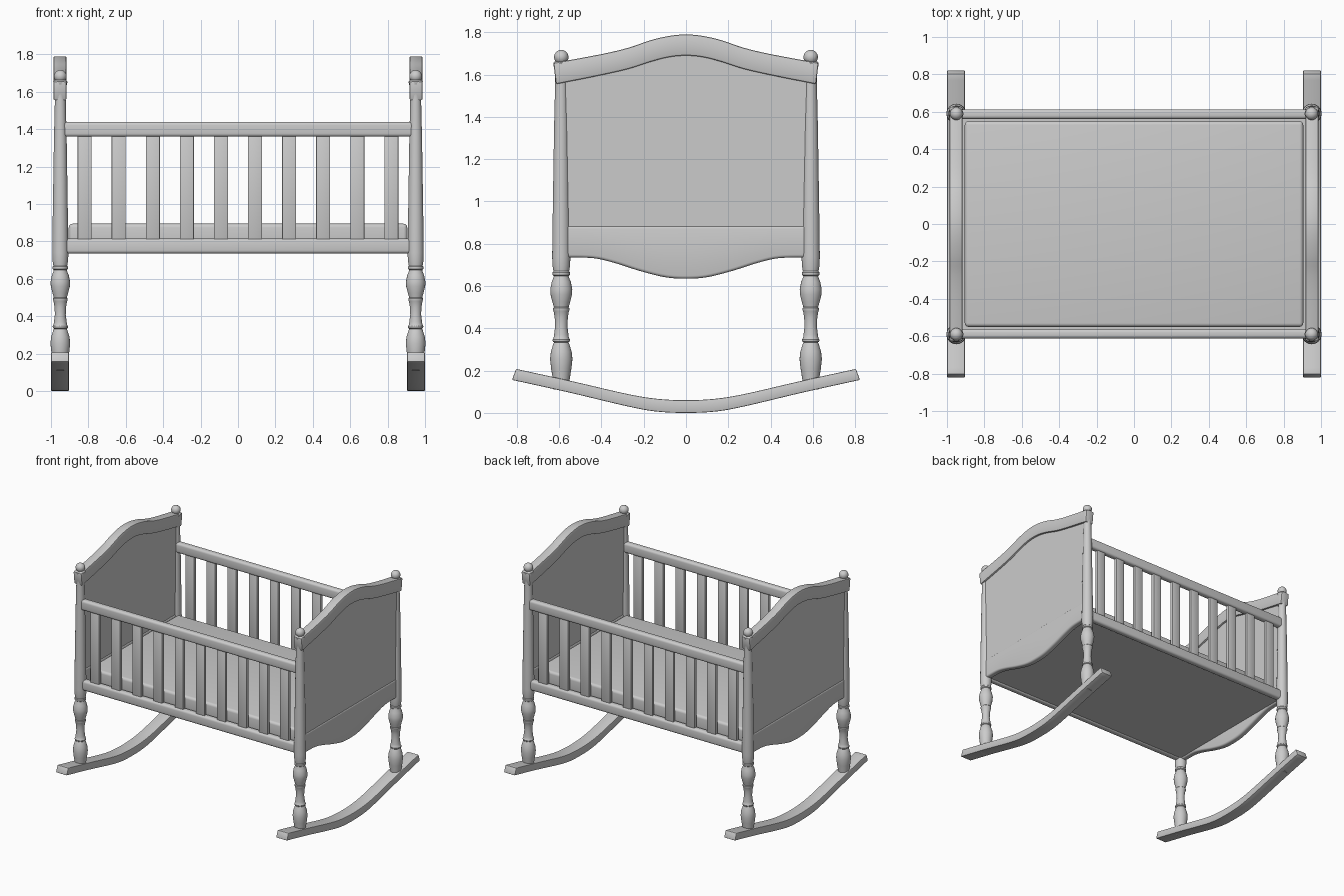
import bpy, bmesh, math

if "Cube" in bpy.data.objects:
    bpy.data.objects.remove(bpy.data.objects["Cube"])


def finish(name, bm, bevel=0.0, segs=2):
    """Bevel sharp edges, then make a smooth-by-angle object."""
    bmesh.ops.recalc_face_normals(bm, faces=bm.faces[:])
    if bevel:
        edges = [e for e in bm.edges if e.calc_face_angle(0) > math.radians(40)]
        bmesh.ops.bevel(bm, geom=edges, offset=bevel, offset_type='OFFSET',
                        segments=segs, profile=0.5, affect='EDGES')
    me = bpy.data.meshes.new(name)
    bm.to_mesh(me)
    bm.free()
    me.shade_smooth()
    me.set_sharp_from_angle(angle=math.radians(35))
    ob = bpy.data.objects.new(name, me)
    bpy.context.collection.objects.link(ob)
    return ob


def box(name, centre, size, bevel=0.0, segs=2):
    bm = bmesh.new()
    bmesh.ops.create_cube(bm, size=1)
    for v in bm.verts:
        v.co = [c + s * k for c, s, k in zip(centre, size, v.co)]
    return finish(name, bm, bevel, segs)


def curve(half, n=5):
    """Smooth (y, z) curve through a half profile mirrored about y = 0."""
    pts = [(-y, z) for y, z in reversed(half[1:])] + half
    p = [pts[0]] + pts + [pts[-1]]
    out = []
    for i in range(1, len(p) - 2):
        for k in range(n):
            t = k / n
            out.append(tuple(0.5 * (2 * b + (c - a) * t + (2 * a - 5 * b + 4 * c - d) * t * t
                                    + (3 * b - a - 3 * c + d) * t ** 3)
                             for a, b, c, d in zip(p[i - 1], p[i], p[i + 1], p[i + 2])))
    return out + [pts[-1]]


def board(name, top, bottom, x, thick, bevel=0.0, segs=2):
    """Board between two (y, z) curves, extruded along x."""
    bm = bmesh.new()
    rows = [[bm.verts.new((x + s * thick / 2, y, z)) for y, z in c]
            for c, s in ((top, -1), (top, 1), (bottom, 1), (bottom, -1))]
    for a in range(4):
        r, q = rows[a], rows[(a + 1) % 4]
        for i in range(len(r) - 1):
            bm.faces.new((r[i], r[i + 1], q[i + 1], q[i]))
    for end in (0, -1):
        bm.faces.new([r[end] for r in rows])
    return finish(name, bm, bevel, segs)


def lathe(name, profile, x, y, n=24):
    bm = bmesh.new()
    rings = [[bm.verts.new((x + r * math.cos(2 * math.pi * i / n),
                            y + r * math.sin(2 * math.pi * i / n), z))
              for i in range(n)] for r, z in profile]
    for a, b in zip(rings, rings[1:]):
        for i in range(n):
            j = (i + 1) % n
            bm.faces.new((a[i], a[j], b[j], b[i]))
    bm.faces.new(rings[0])
    bm.faces.new(rings[-1])
    return finish(name, bm)


# Half profiles (y, z)
rocker_top = curve([(0, .06), (.14, .067), (.28, .09), (.54, .15), (.804, .208)])
rocker_low = curve([(0, 0), (.145, .007), (.29, .034), (.555, .097), (.823, .156)])
crest_top = curve([(0, 1.79), (.08, 1.783), (.17, 1.762), (.27, 1.728), (.4, 1.697), (.627, 1.655)])
crest_low = curve([(0, 1.69), (.08, 1.683), (.17, 1.66), (.27, 1.628), (.4, 1.598), (.615, 1.555)])
apron_low = curve([(0, .635), (.1, .642), (.22, .672), (.34, .71), (.44, .732), (.57, .735)])
apron_top = [(y, .885) for y, z in apron_low]
panel_top = [(y * .57 / .615, z + .02) for y, z in crest_low]
panel_low = [(y, .87) for y, z in panel_top]

# Turned post with vase and bulb details (radius, z)
post = [(.036, .11), (.040, .16), (.048, .21), (.053, .255), (.049, .29), (.038, .325),
        (.034, .333), (.040, .338), (.041, .347), (.036, .355), (.034, .37), (.029, .41),
        (.031, .45), (.036, .48), (.039, .486), (.039, .495), (.035, .5), (.042, .525),
        (.051, .56), (.052, .585), (.045, .62), (.036, .642), (.035, .648), (.041, .653),
        (.041, .665), (.037, .67), (.042, .7), (.043, .74), (.041, .9), (.034, 1.35),
        (.029, 1.56), (.029, 1.63), (.036, 1.64), (.038, 1.655), (.03, 1.662), (.02, 1.664)]
# Ball finial
ball = [(.034 * math.sin(a), 1.683 - .034 * math.cos(a))
        for a in (math.pi * (.04 + .92 * k / 12) for k in range(13))]

for sx, side in ((-1, "left"), (1, "right")):
    x = .952 * sx
    board(f"{side}_rocker", rocker_top, rocker_low, x, .095, .005)
    board(f"{side}_crest_rail", crest_top, crest_low, x, .07, .008)
    board(f"{side}_end_panel", panel_top, panel_low, x, .04)
    board(f"{side}_apron", apron_top, apron_low, x, .05, .014, 3)
    for sy, end in ((-1, "front"), (1, "back")):
        lathe(f"{end}_{side}_post", post, .95 * sx, .59 * sy)
        lathe(f"{end}_{side}_finial", ball, .95 * sx, .59 * sy)

# Slatted sides
for sy, side in ((-1, "front"), (1, "back")):
    y = .587 * sy
    box(f"{side}_top_rail", (0, y, 1.4), (1.88, .052, .08), .018, 4)
    box(f"{side}_bottom_rail", (0, y, .775), (1.86, .052, .08), .018, 4)
    for i in range(10):
        box(f"{side}_slat_{i + 1}", (-.82 + i * 1.64 / 9, y, 1.088), (.075, .026, .58), .004)

# Base and mattress
box("base_board", (0, 0, .76), (1.86, 1.14, .03))
box("mattress", (0, 0, .83), (1.81, 1.1, .13), .02, 4)
